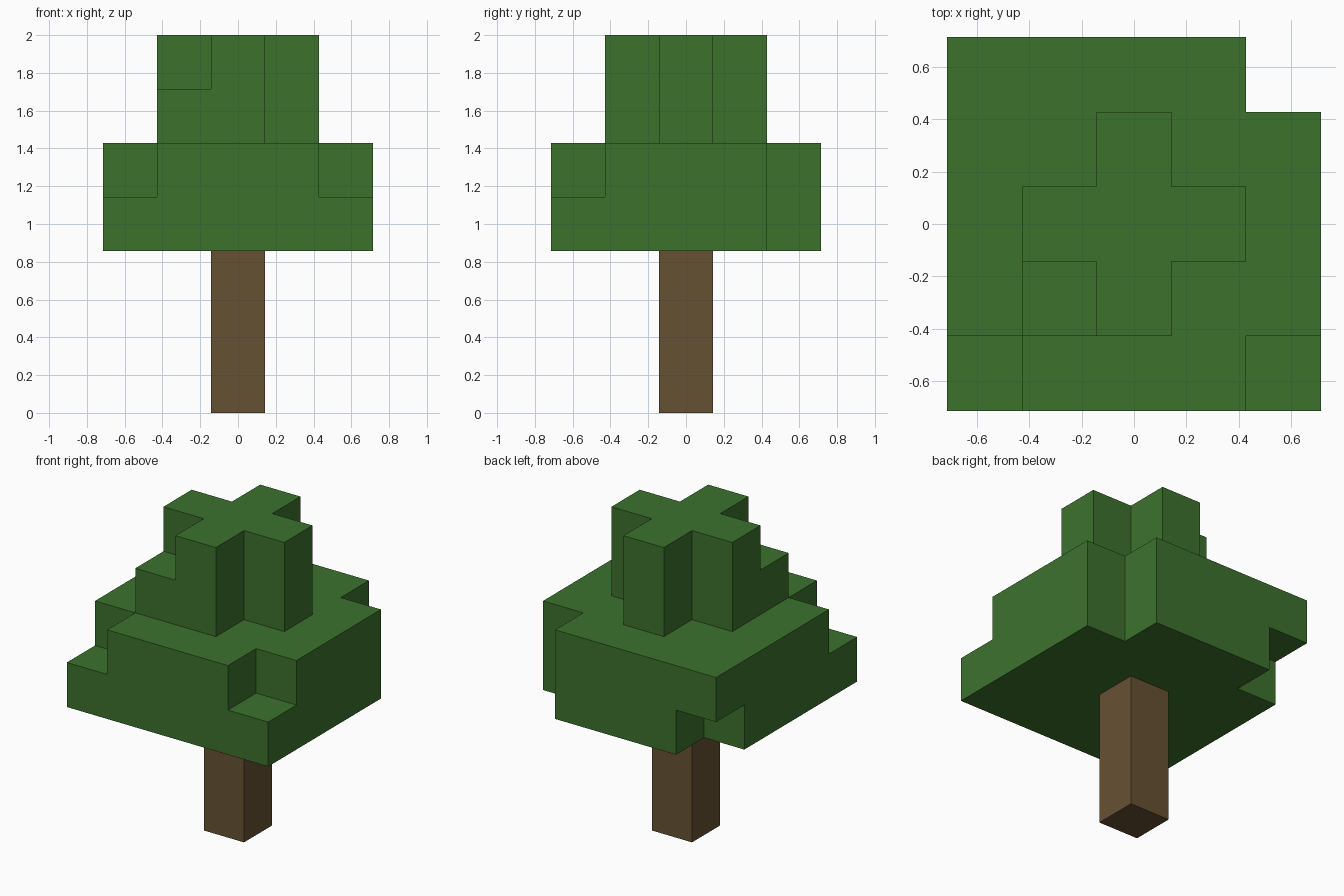
import bpy
import bmesh
from mathutils import Vector

default_cube = bpy.data.objects.get("Cube")
if default_cube:
    bpy.data.objects.remove(default_cube, do_unlink=True)

U = 2 / 7  # edge of one block; the tree is seven blocks tall


def make_material(name, rgb):
    mat = bpy.data.materials.new(name)
    mat.use_nodes = True
    color = (*rgb, 1)
    mat.diffuse_color = color
    bsdf = mat.node_tree.nodes["Principled BSDF"]
    bsdf.inputs["Base Color"].default_value = color
    bsdf.inputs["Roughness"].default_value = 0.9
    return mat


def block_shape(name, cells, mat):
    """Merge unit blocks into one clean shell, without inner faces."""
    bm = bmesh.new()
    for cell in cells:
        center = Vector(cell) + Vector((0, 0, 0.5))
        for axis in range(3):
            for sign in (-1, 1):
                n = Vector((0, 0, 0))
                n[axis] = sign
                if tuple(int(c + d) for c, d in zip(cell, n)) in cells:
                    continue
                u = Vector((0, 0, 0))
                u[(axis + 1) % 3] = 0.5
                v = n.cross(u)
                mid = center + n / 2
                corners = (mid - u - v, mid + u - v, mid + u + v, mid - u + v)
                bm.faces.new([bm.verts.new(p * U) for p in corners])
    bmesh.ops.remove_doubles(bm, verts=bm.verts[:], dist=0.001)
    bmesh.ops.dissolve_limit(bm, angle_limit=0.02,
                             verts=bm.verts[:], edges=bm.edges[:])
    bmesh.ops.recalc_face_normals(bm, faces=bm.faces[:])
    mesh = bpy.data.meshes.new(name)
    bm.to_mesh(mesh)
    bm.free()
    mesh.materials.append(mat)
    obj = bpy.data.objects.new(name, mesh)
    bpy.context.collection.objects.link(obj)
    return obj


def layers(radius, bottom, height):
    span = range(-radius, radius + 1)
    return {(x, y, z) for x in span for y in span
            for z in range(bottom, bottom + height)}


leaf = make_material("leaf green", (0.046, 0.168, 0.027))
bark = make_material("bark brown", (0.134, 0.083, 0.033))

# Trunk
block_shape("trunk", layers(0, 0, 3), bark)

# Wide lower canopy with uneven missing corners
lower = layers(2, 3, 2)
lower -= {(2, 2, 3), (2, 2, 4), (-2, 2, 3), (-2, -2, 4), (2, -2, 4)}
block_shape("lower_canopy", lower, leaf)

# Cross-shaped crown with one low corner block
crown = {c for c in layers(1, 5, 2) if abs(c[0]) + abs(c[1]) < 2}
crown.add((-1, -1, 5))
block_shape("crown", crown, leaf)
